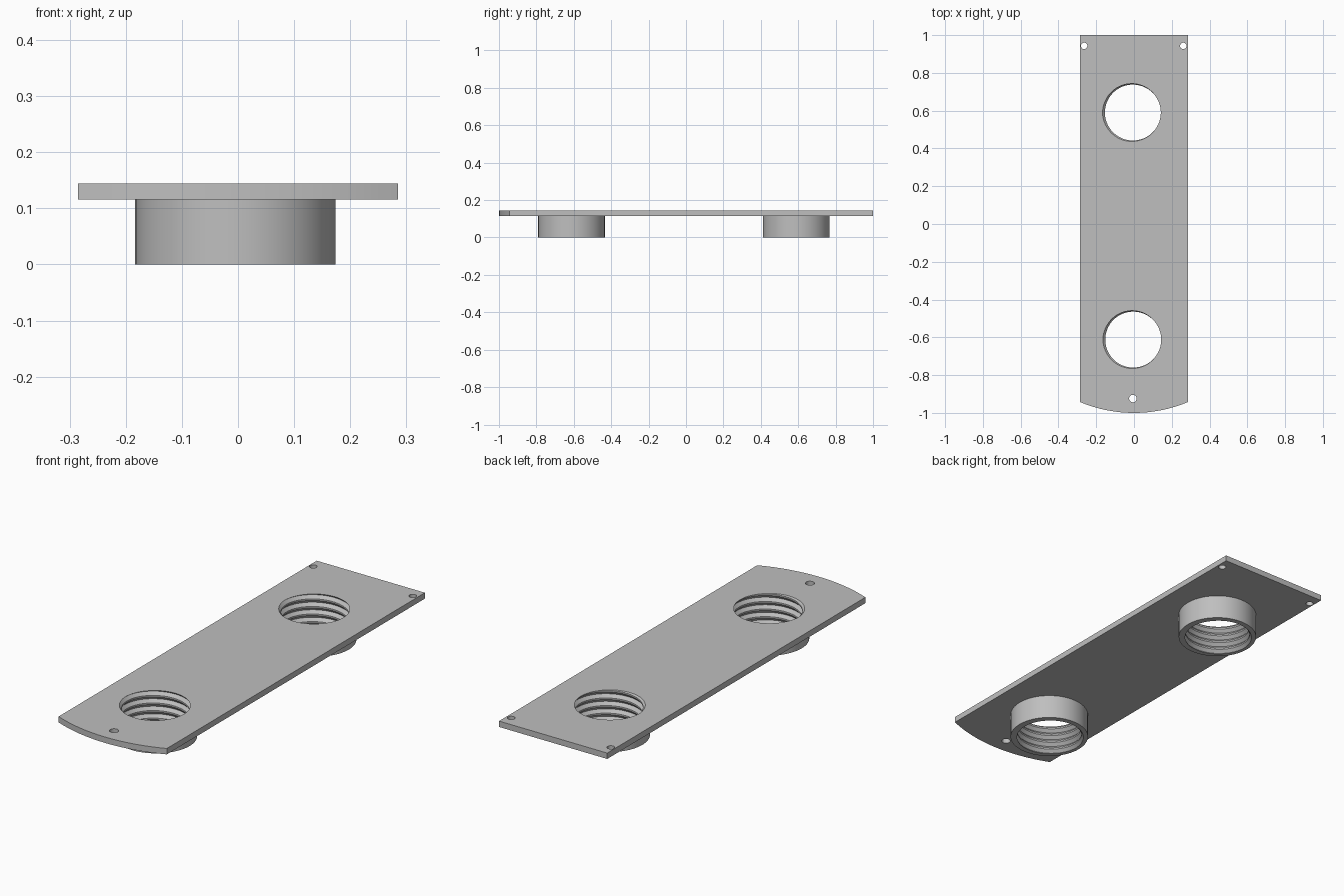
import bpy, bmesh
from math import sin, cos, pi, tau

if "Cube" in bpy.data.objects:
    bpy.data.objects.remove(bpy.data.objects["Cube"])

BOTTOM, TOP = 0.116, 0.144        # plate faces
HALF_WIDTH = 0.285
SEAT = 0.166                      # plate opening around each threaded sleeve
COLLAR = 0.178                    # collar outer radius
CREST, ROOT, PITCH = 0.148, 0.161, 0.036
SIDES = 72
CENTRES = {"front": (-0.004, -0.612), "back": (-0.006, 0.590)}

grey = bpy.data.materials.new("plain grey")
grey.use_nodes = True
colour = (0.52, 0.52, 0.52, 1)
grey.diffuse_color = colour
grey.node_tree.nodes["Principled BSDF"].inputs["Base Color"].default_value = colour


def finish(bm, name):
    """Turn a bmesh into an object with the grey material."""
    bmesh.ops.recalc_face_normals(bm, faces=bm.faces)
    mesh = bpy.data.meshes.new(name)
    bm.to_mesh(mesh)
    bm.free()
    mesh.materials.append(grey)
    obj = bpy.data.objects.new(name, mesh)
    bpy.context.collection.objects.link(obj)
    return obj


def smooth(obj, angle):
    bpy.ops.object.select_all(action='DESELECT')
    obj.select_set(True)
    bpy.context.view_layer.objects.active = obj
    bpy.ops.object.shade_smooth_by_angle(angle=angle)


def extruded(outline, z0, z1, name):
    bm = bmesh.new()
    face = bm.faces.new([bm.verts.new((x, y, z0)) for x, y in outline])
    grown = bmesh.ops.extrude_face_region(bm, geom=[face])["geom"]
    bmesh.ops.translate(bm, vec=(0, 0, z1 - z0),
                        verts=[v for v in grown if isinstance(v, bmesh.types.BMVert)])
    return finish(bm, name)


def circle(x, y, r, sides):
    return [(x + r * cos(tau * i / sides), y + r * sin(tau * i / sides)) for i in range(sides)]


def thread_radius(z, angle):
    """V-shaped groove with a narrow crest, winding upward."""
    phase = (z / PITCH - angle / tau) % 1
    wave = 1 - abs(2 * phase - 1)
    return CREST + (ROOT - CREST) * min(1, max(0, wave * 1.25 - 0.25))


def threaded_collar(name, cx, cy):
    """Collar with a helical thread running through the plate."""
    bm = bmesh.new()
    columns = []
    for i in range(SIDES + 1):
        a = tau * i / SIDES
        ring = [(SEAT, TOP), (SEAT, BOTTOM), (COLLAR, BOTTOM), (COLLAR, 0)]
        for turn in range(-2, 6):
            for step in (0, 0.1, 0.5, 0.9):
                z = min(TOP, max(0, PITCH * (turn + step + a / tau)))
                ring.append((thread_radius(z, a), z))
        columns.append([bm.verts.new((cx + r * cos(a), cy + r * sin(a), z)) for r, z in ring])
    for left, right in zip(columns, columns[1:]):
        for j in range(len(left)):
            k = (j + 1) % len(left)
            bm.faces.new((left[j], right[j], right[k], left[k]))
    bmesh.ops.remove_doubles(bm, verts=bm.verts, dist=0.00005)
    bmesh.ops.dissolve_degenerate(bm, edges=bm.edges, dist=0.00005)
    smooth(finish(bm, name), 0.5)


# Plate with a bowed front edge
bow, segments = 0.057, 16
radius = (HALF_WIDTH ** 2 + bow ** 2) / (2 * bow)
outline = [(HALF_WIDTH, 1), (-HALF_WIDTH, 1)]
for i in range(segments + 1):
    x = HALF_WIDTH * (2 * i / segments - 1)
    outline.append((x, -1 + radius - (radius ** 2 - x ** 2) ** 0.5))
plate = extruded(outline, BOTTOM, TOP, "plate")

# Openings for the collars and the screws
holes = [(x, y, SEAT, SIDES) for x, y in CENTRES.values()]
holes += [(-0.264, 0.943, 0.017, 24), (0.261, 0.943, 0.017, 24), (-0.006, -0.924, 0.020, 24)]
for n, (x, y, r, sides) in enumerate(holes):
    cutter = extruded(circle(x, y, r, sides), 0.05, 0.2, f"hole_cutter_{n + 1}")
    cutter.hide_render = True
    cutter.hide_set(True)
    cut = plate.modifiers.new(cutter.name, 'BOOLEAN')
    cut.operation = 'DIFFERENCE'
    cut.solver = 'EXACT'
    cut.object = cutter
smooth(plate, pi / 12)

# Threaded collars
for place, (x, y) in CENTRES.items():
    threaded_collar(place + "_threaded_collar", x, y)
